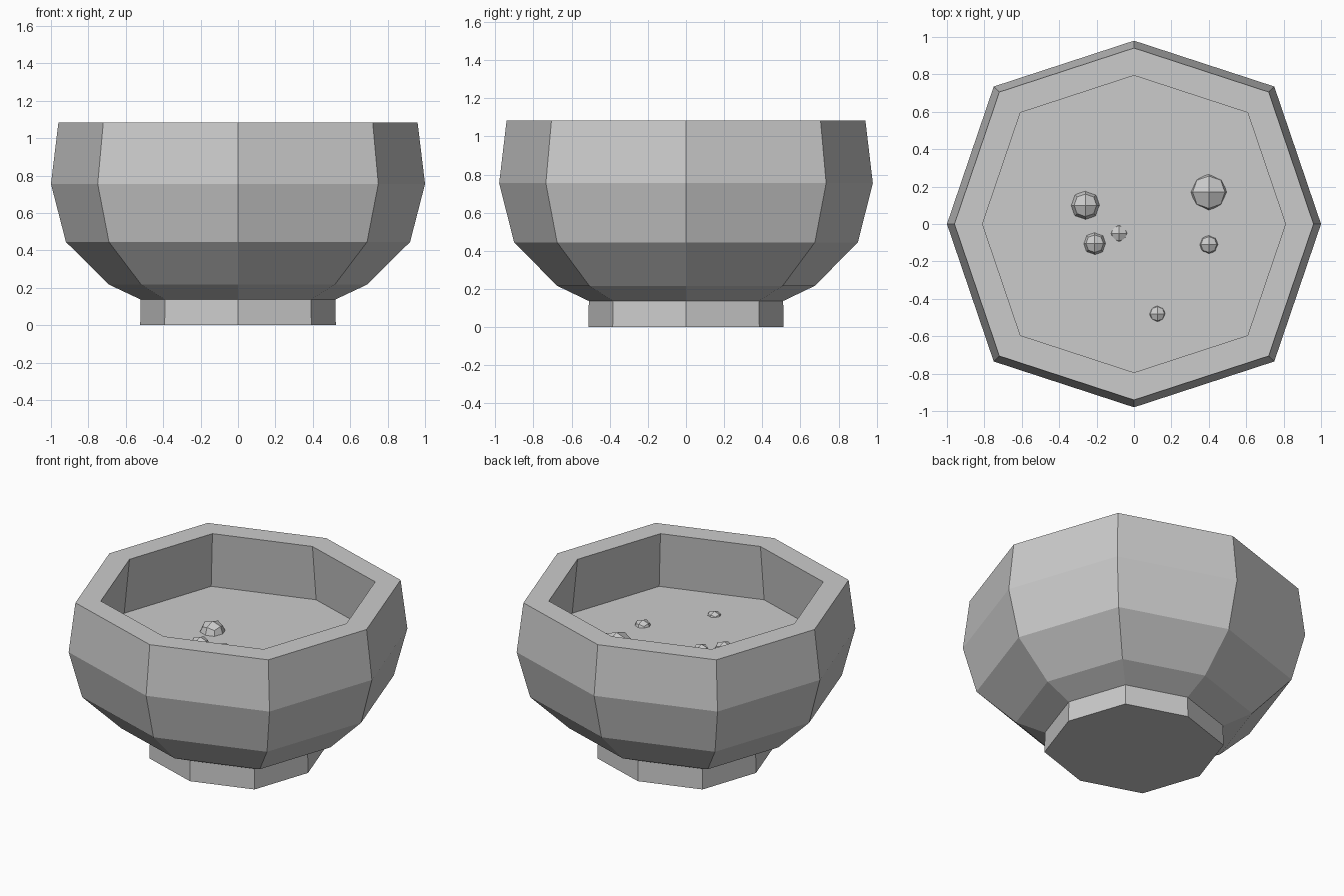
import bpy, bmesh

if "Cube" in bpy.data.objects:
    bpy.data.objects.remove(bpy.data.objects["Cube"])

Y_SCALE = 0.98


def ring(bm, r, z):
    # eight-sided ring with slightly pushed-out diagonal corners
    d = 0.75
    pts = [(1, 0), (d, d), (0, 1), (-d, d), (-1, 0), (-d, -d), (0, -1), (d, -d)]
    return [bm.verts.new((x * r, y * r * Y_SCALE, z)) for x, y in pts]


def lathe(name, profile, cap_start=False, cap_end=False):
    bm = bmesh.new()
    rings = [ring(bm, r, z) for r, z in profile]
    for a, b in zip(rings, rings[1:]):
        for i in range(8):
            j = (i + 1) % 8
            bm.faces.new((a[i], a[j], b[j], b[i]))
    if cap_start:
        bm.faces.new(rings[0][::-1])
    if cap_end:
        bm.faces.new(rings[-1])
    me = bpy.data.meshes.new(name)
    bm.to_mesh(me)
    bm.free()
    ob = bpy.data.objects.new(name, me)
    bpy.context.collection.objects.link(ob)
    return ob


# bowl: foot, belly, rim and inner wall down to the liquid
lathe("bowl", [(0.523, 0), (0.52, 0.137), (0.69, 0.217), (0.92, 0.445),
               (1.0, 0.755), (0.96, 1.085), (0.81, 1.085), (0.85, 0.71)],
      cap_start=True)

# liquid surface inside the bowl
lathe("liquid", [(0.85, 0.71)], cap_end=True)

# bubbles: rounded cubes partly sunk into the liquid (x, y, z, radius)
bubbles = [(-0.26, 0.10, 0.697, 0.08), (0.40, 0.17, 0.651, 0.115),
           (-0.21, -0.105, 0.70, 0.062), (-0.08, -0.05, 0.677, 0.054),
           (0.40, -0.11, 0.688, 0.056), (0.125, -0.48, 0.685, 0.05)]
for n, (x, y, z, s) in enumerate(bubbles):
    bpy.ops.mesh.primitive_cube_add(size=2 * s, location=(x, y, z))
    ob = bpy.context.object
    ob.name = f"bubble_{n + 1}"
    sub = ob.modifiers.new("round", 'SUBSURF')
    sub.levels = sub.render_levels = 1
    sub.use_limit_surface = False
